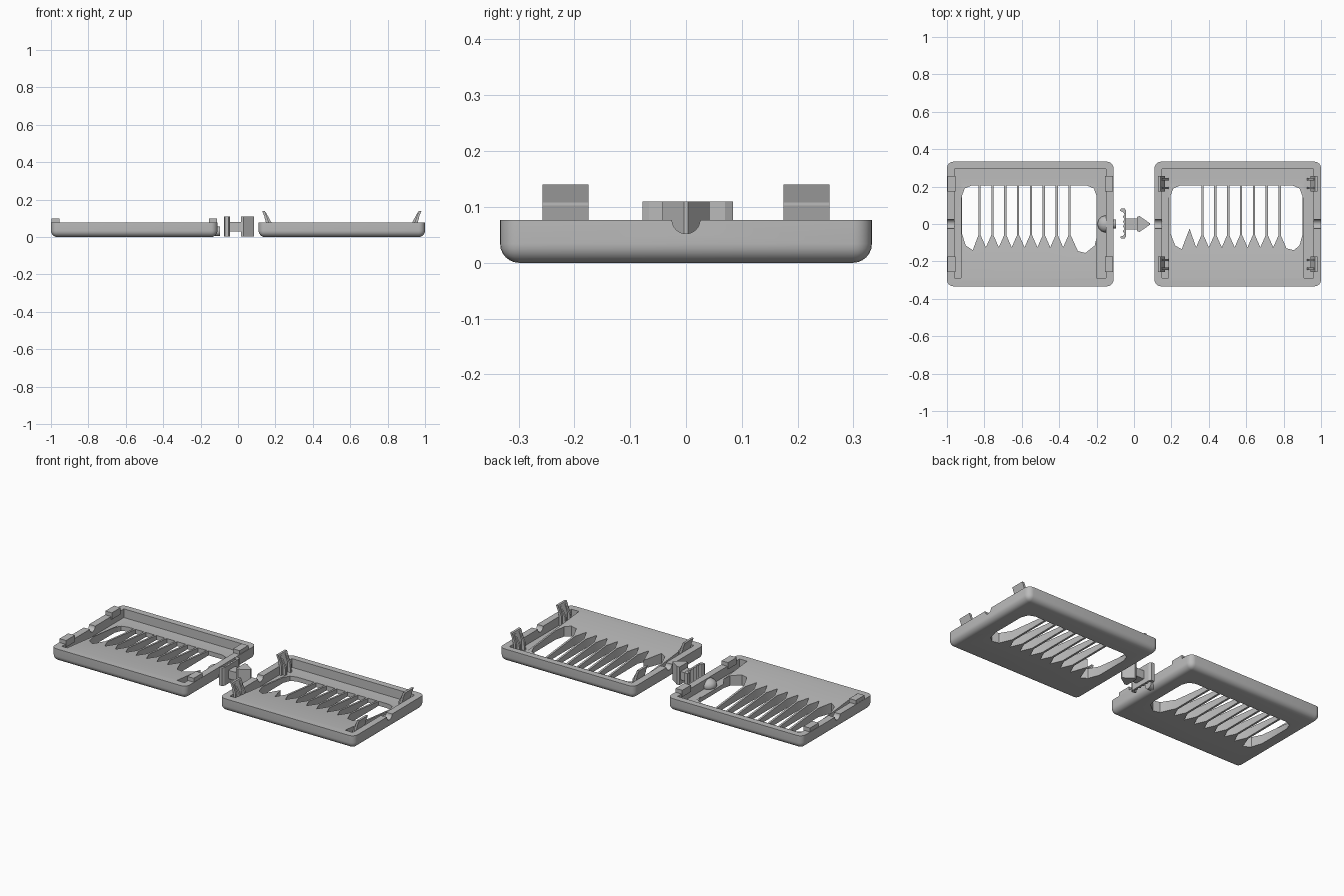
import bpy, bmesh, math
from mathutils import Matrix, Vector

if "Cube" in bpy.data.objects:
    bpy.data.objects.remove(bpy.data.objects["Cube"])

grey = bpy.data.materials.new("plain grey")
grey.use_nodes = True
colour = (0.5, 0.5, 0.5, 1)
grey.diffuse_color = colour
grey.node_tree.nodes["Principled BSDF"].inputs["Base Color"].default_value = colour

HX, HY, H, FLOOR = 0.445, 0.333, 0.077, 0.025


def finish(name, bm):
    bmesh.ops.recalc_face_normals(bm, faces=bm.faces)
    mesh = bpy.data.meshes.new(name)
    bm.to_mesh(mesh)
    bm.free()
    mesh.materials.append(grey)
    ob = bpy.data.objects.new(name, mesh)
    bpy.context.collection.objects.link(ob)
    return ob


def add_prism(bm, pts, lo, hi, axis="z"):
    """Extrude a 2D outline along an axis from lo to hi."""
    place = {"x": lambda a, b: (lo, a, b), "y": lambda a, b: (a, lo, b),
             "z": lambda a, b: (a, b, lo)}[axis]
    step = Vector([(hi - lo) * (axis == c) for c in "xyz"])
    face = bm.faces.new([bm.verts.new(place(*p)) for p in pts])
    out = bmesh.ops.extrude_face_region(bm, geom=[face])
    verts = [v for v in out["geom"] if isinstance(v, bmesh.types.BMVert)]
    bmesh.ops.translate(bm, verts=verts, vec=step)


def prism(name, pts, lo, hi, axis="z"):
    bm = bmesh.new()
    add_prism(bm, pts, lo, hi, axis)
    return finish(name, bm)


def box(name, x, y, z):
    return prism(name, [(x[0], y[0]), (x[1], y[0]), (x[1], y[1]), (x[0], y[1])], *z)


def rod(name, x0, x1, r, z):
    ring = [(r * math.cos(i * math.pi / 16), z + r * math.sin(i * math.pi / 16))
            for i in range(32)]
    return prism(name, ring, x0, x1, "x")


def smooth(ob):
    bpy.context.view_layer.objects.active = ob
    for o in bpy.context.selected_objects:
        o.select_set(False)
    ob.select_set(True)
    bpy.ops.object.shade_smooth_by_angle(angle=math.radians(30))


def cut(ob, cutter):
    cutter.hide_render = True
    mod = ob.modifiers.new("cut", "BOOLEAN")
    mod.operation, mod.solver, mod.object = "DIFFERENCE", "EXACT", cutter
    bpy.context.view_layer.objects.active = ob
    bpy.ops.object.modifier_apply(modifier=mod.name)
    bpy.data.objects.remove(cutter)


def rounded_body(name, cx):
    bm = bmesh.new()
    bmesh.ops.create_cube(bm, size=1, matrix=Matrix.Translation((cx, 0, H / 2))
                          @ Matrix.Diagonal((2 * HX, 2 * HY, H, 1)))
    edges = [e for e in bm.edges if min(v.co.z for v in e.verts) < 0.01]
    bmesh.ops.bevel(bm, geom=edges, offset=0.034, segments=6, profile=0.5,
                    affect="EDGES")
    return finish(name, bm)


def tray(name, cx, slats, x0, x1, left_bottom, right_bottom, grooves):
    body = rounded_body(name, cx)
    # recess with a floor that ramps up to the front rim
    cut(body, prism("ramp_cutter", [(-0.29, H), (0.22, FLOOR), (0.295, FLOOR),
                                    (0.295, 0.2), (-0.29, 0.2)],
                    cx - 0.375, cx + 0.36, "x"))
    # deep pockets along both ends
    for a, b in ((-0.405, -0.37), (0.355, 0.405)):
        cut(body, box("pocket_cutter", (cx + a, cx + b), (-0.29, 0.295), (FLOOR, 0.2)))
    # slatted opening, one cell per gap
    w, top, tip = 0.006, 0.205, -0.06
    bm = bmesh.new()
    a, b = slats[0] - w, slats[-1] + w
    add_prism(bm, [(x0, 0.15), (x0 + 0.015, 0.19), (x0 + 0.05, top), (a, top), (a, tip)]
              + left_bottom, -0.1, 0.2)
    for l, r in zip(slats, slats[1:]):
        add_prism(bm, [(l + w, top), (l + w, tip), ((l + r) / 2, -0.125),
                       (r - w, tip), (r - w, top)], -0.1, 0.2)
    add_prism(bm, [(x1, 0.15), (x1 - 0.015, 0.19), (x1 - 0.05, top), (b, top), (b, tip)]
              + right_bottom, -0.1, 0.2)
    cut(body, finish("opening_cutter", bm))
    # half-round notches in the end walls
    for s in grooves:
        cut(body, rod("notch_cutter", cx + s * 0.39, cx + s * 0.5, 0.025, H))
    smooth(body)
    return body


PITCH = 0.0688
tray("left_hand_tray", -0.555, [-0.826 + i * PITCH for i in range(8)], -0.92, -0.2,
     [(-0.862, -0.14), (-0.9, -0.115), (-0.92, -0.05)],
     [(-0.3, -0.145), (-0.26, -0.155), (-0.21, -0.115), (-0.2, -0.07)], (-1,))
tray("right_hand_tray", 0.555, [0.366 + i * PITCH for i in range(7)], 0.195, 0.9,
     [(0.332, -0.125), (0.297, -0.025), (0.255, -0.135), (0.22, -0.115), (0.195, -0.05)],
     [(0.815, -0.13), (0.855, -0.14), (0.885, -0.115), (0.9, -0.06)], (-1, 1))

for side, word in ((-1, "right"), (1, "left")):
    for front, place in ((-1, "front"), (1, "back")):
        y0, y1 = sorted((front * 0.175, front * 0.257))
        # low catch blocks on the first tray's end walls
        xs = sorted((-0.555 + side * 0.443, -0.555 + side * 0.4))
        box(f"catch_{place}_{word}", xs, (y0, y1), (0.06, 0.1))
        # leaning snap arms on the second tray, each with two ribs

        def lean(pts):
            return [(0.555 + side * a, z) for a, z in pts]
        prism(f"snap_arm_{place}_{word}",
              lean([(0.39, 0.02), (0.405, 0.02), (0.405, 0.075), (0.413, 0.103),
                    (0.413, 0.108), (0.426, 0.14), (0.412, 0.14), (0.39, 0.08)]),
              y0, y1, "y")
        for y in (y0 + 0.012, y1 - 0.024):
            prism(f"snap_rib_{place}_{word}",
                  lean([(0.37, 0.02), (0.395, 0.02), (0.415, 0.13), (0.405, 0.13),
                        (0.375, 0.075)]), y, y + 0.012, "y")

# hinge pin with a domed inner end
pin = rod("hinge_pin", -0.155, -0.097, 0.025, 0.03)
smooth(pin)
bm = bmesh.new()
bmesh.ops.create_uvsphere(bm, u_segments=24, v_segments=12, radius=0.045)
bmesh.ops.bisect_plane(bm, geom=bm.verts[:] + bm.edges[:] + bm.faces[:], dist=1e-5,
                       plane_co=(0, 0, 0), plane_no=(1, 0, 0), clear_outer=True)
bmesh.ops.holes_fill(bm, edges=[e for e in bm.edges if e.is_boundary])
bmesh.ops.transform(bm, verts=bm.verts, matrix=Matrix.Translation((-0.15, 0, 0.036))
                    @ Matrix.Diagonal((1, 1, 0.8, 1)))
smooth(finish("pin_dome", bm))

# loose latch: serrated grip plate, neck and arrow head
n = 10
grip = [(-0.042, 0.07), (-0.05, 0.084), (-0.07, 0.084), (-0.074, 0.07)]
grip += [(-0.05 if i % 2 else -0.06, 0.065 - 0.13 * i / n) for i in range(n + 1)]
grip += [(-0.074, -0.066), (-0.07, -0.078), (-0.05, -0.078), (-0.042, -0.066)]
prism("latch_grip", grip, 0.002, 0.11)
box("latch_neck", (-0.045, 0.025), (-0.03, 0.03), (0.03, 0.08))
prism("latch_head", [(0.015, -0.038), (0.03, -0.042), (0.085, -0.004), (0.085, 0.004),
                     (0.03, 0.042), (0.015, 0.038)], 0.002, 0.11)
